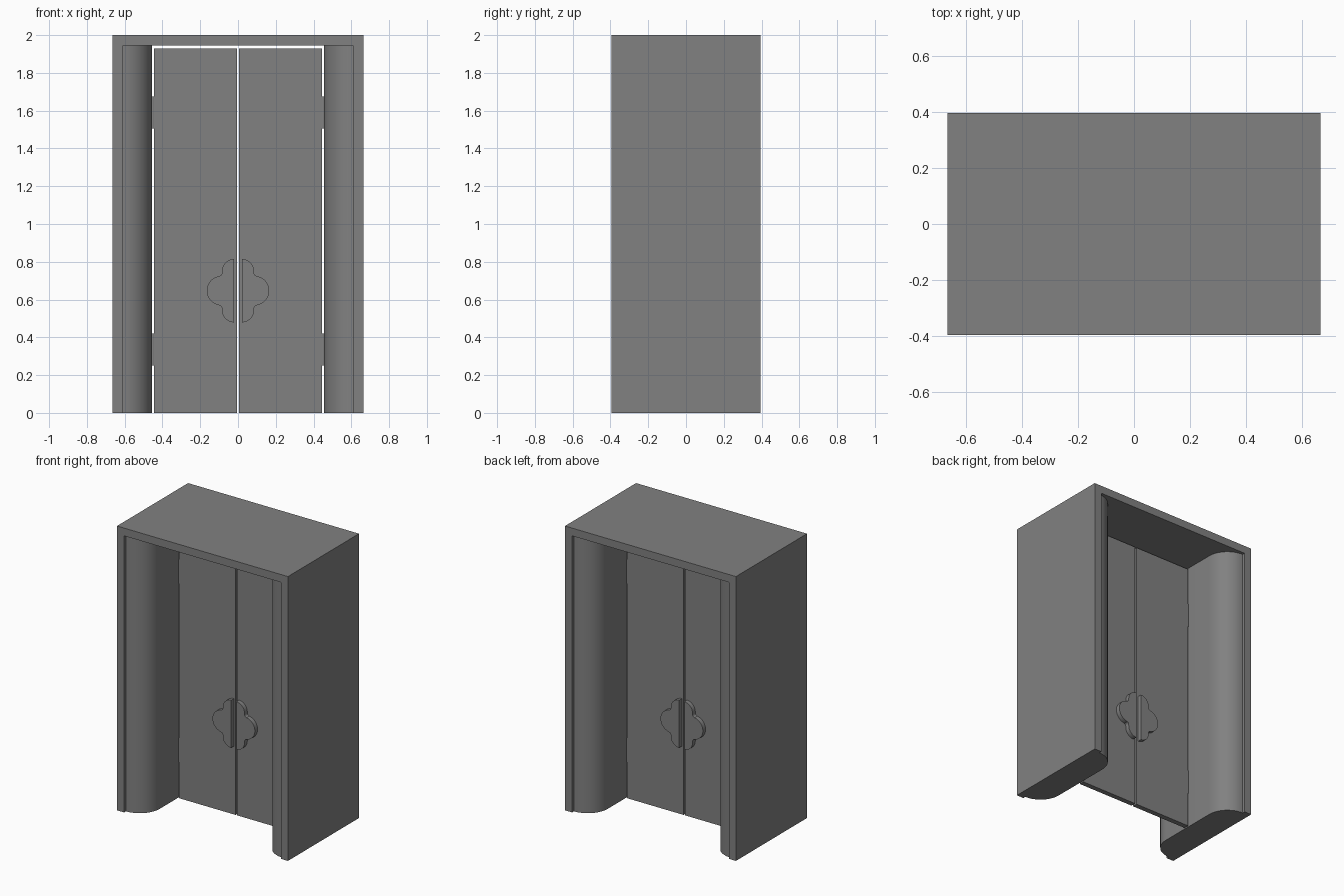
import bpy, bmesh, math
from mathutils import Vector

cube = bpy.data.objects.get("Cube")
if cube:
    bpy.data.objects.remove(cube, do_unlink=True)

# Single grey finish
grey = bpy.data.materials.new("grey")
grey.use_nodes = True
colour = (0.22, 0.22, 0.22, 1)
grey.diffuse_color = colour
grey.node_tree.nodes["Principled BSDF"].inputs["Base Color"].default_value = colour


def prism(name, outline, to_3d, depth, smooth=False):
    """Extrude a 2D outline, placed by to_3d, along the vector depth."""
    bm = bmesh.new()
    face = bm.faces.new([bm.verts.new(to_3d(u, v)) for u, v in outline])
    ext = bmesh.ops.extrude_face_region(bm, geom=[face], use_keep_orig=True)
    moved = [e for e in ext["geom"] if isinstance(e, bmesh.types.BMVert)]
    bmesh.ops.translate(bm, verts=moved, vec=Vector(depth))
    bmesh.ops.recalc_face_normals(bm, faces=bm.faces)
    mesh = bpy.data.meshes.new(name)
    bm.to_mesh(mesh)
    bm.free()
    mesh.materials.append(grey)
    obj = bpy.data.objects.new(name, mesh)
    bpy.context.collection.objects.link(obj)
    if smooth:
        bpy.ops.object.select_all(action='DESELECT')
        obj.select_set(True)
        bpy.context.view_layer.objects.active = obj
        bpy.ops.object.shade_smooth_by_angle(angle=math.radians(30))
    return obj


def arc(cx, cy, r, start, end, n):
    angles = [math.radians(start + (end - start) * i / n) for i in range(n + 1)]
    return [(cx + r * math.cos(a), cy + r * math.sin(a)) for a in angles]


def rect(u0, u1, v0, v1):
    return [(u0, v0), (u1, v0), (u1, v1), (u0, v1)]


W, D, H = 0.665, 0.395, 2.0       # half width, half depth, height
INNER, LINTEL = 0.61, 1.945       # rim edge, underside of the lintel
R, STEP = 0.155, 0.02             # rounded jamb
DOOR_T = 0.018                    # half door thickness

# Lintel
prism("lintel", rect(-W, W, -D, D), lambda u, v: (u, v, LINTEL), (0, 0, H - LINTEL))

# Jamb plan: flat rim, small step, quarter round, straight reveal
front = [(W, -D), (INNER, -D)] + arc(INNER, -D + STEP + R, R, 270, 180, 12)
jamb = front + [(x, -y) for x, y in reversed(front)]

# Half quatrefoil handle: rounded end lobe, inner fillet, side lobe
CZ = 0.647
upper = arc(0.02, 0.103, 0.065, 90, 0, 8) + arc(0.1, 0.093, 0.015, 180, 270, 4)
lobe = arc(0.087, 0, 0.078, 80, 0, 8)
half = upper + lobe
handle = half + [(x, -z) for x, z in reversed(half[:-1])]

for s, side in ((1, "left"), (-1, "right")):
    prism(side + "_jamb", jamb, lambda u, v: (s * u, v, 0), (0, 0, LINTEL), True)
    prism(side + "_door", rect(0.006, 0.445, 0, 1.93),
          lambda u, v: (s * u, -DOOR_T, v), (0, 2 * DOOR_T, 0))
    # Handles on both faces of the door
    for f, face in ((-1, "front"), (1, "back")):
        prism(f"{side}_{face}_handle", handle,
              lambda u, v: (s * u, f * DOOR_T, CZ + v), (0, f * 0.03, 0), True)
    # Hinge barrels bridging door and jamb
    for z, level in ((0.25, "lower"), (1.505, "upper")):
        prism(f"{side}_{level}_hinge", arc(0.45, 0, 0.012, 0, 345, 23),
              lambda u, v: (s * u, v, z), (0, 0, 0.17), True)
